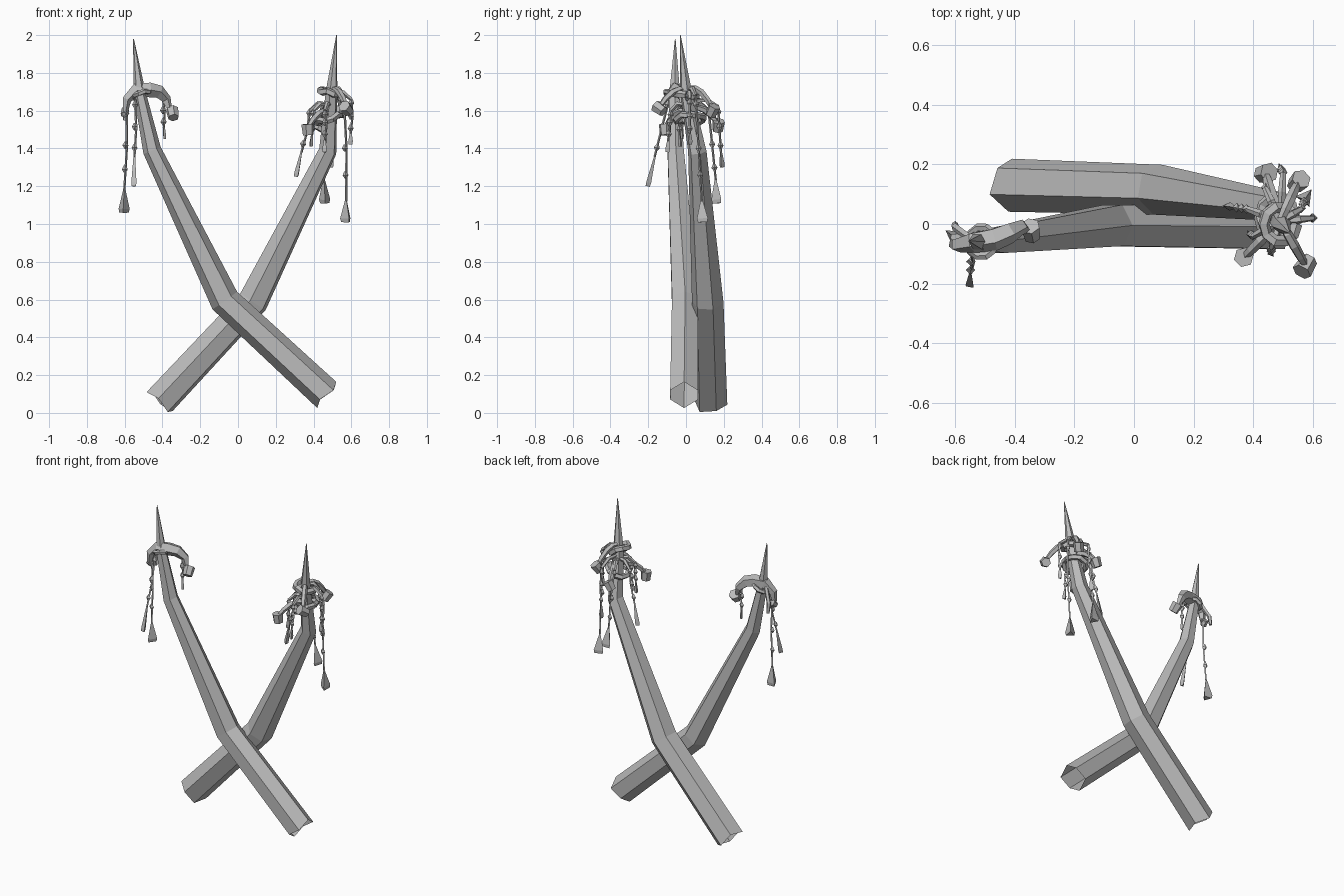
import bpy, bmesh, math, random
from mathutils import Vector, Euler

random.seed(4)
if "Cube" in bpy.data.objects:
    bpy.data.objects.remove(bpy.data.objects["Cube"], do_unlink=True)

GREY = (0.5, 0.5, 0.5, 1)
mat = bpy.data.materials.new("plain grey")
mat.use_nodes = True
mat.diffuse_color = GREY
mat.node_tree.nodes["Principled BSDF"].inputs["Base Color"].default_value = GREY


def finish(bm, name):
    bmesh.ops.recalc_face_normals(bm, faces=bm.faces)
    mesh = bpy.data.meshes.new(name)
    bm.to_mesh(mesh)
    bm.free()
    mesh.materials.append(mat)
    obj = bpy.data.objects.new(name, mesh)
    bpy.context.collection.objects.link(obj)
    return obj


def sweep(bm, points, radii, sides=4, phase=0, jag=0, caps=True):
    """Facetted tube along a path, mitred at each bend."""
    pts = [Vector(p) for p in points]
    rings, u = [], None
    for i, p in enumerate(pts):
        t = (pts[min(i + 1, len(pts) - 1)] - pts[max(i - 1, 0)]).normalized()
        if u is None:
            ref = Vector((0, 1, 0)) if abs(t.y) < 0.9 else Vector((1, 0, 0))
            u = ref.cross(t)
        u = (u - t * u.dot(t)).normalized()
        v = t.cross(u)
        ring = []
        for k in range(sides):
            a = phase + math.tau * k / sides
            slip = t * (jag * (-1) ** k if i == 0 else 0)
            ring.append(bm.verts.new(p + radii[i] * (u * math.cos(a) + v * math.sin(a)) + slip))
        rings.append(ring)
    for a, b in zip(rings, rings[1:]):
        for k in range(sides):
            n = (k + 1) % sides
            bm.faces.new((a[k], a[n], b[n], b[k]))
    if caps:
        bm.faces.new(rings[0])
        bm.faces.new(rings[-1])


def tusk(name, points, radii, phase):
    bm = bmesh.new()
    sweep(bm, points, radii, 6, phase, 0.01, caps=False)
    finish(bm, name)


def cord(name, points, radius, bulge=1.0):
    """Cord that may swell in the middle."""
    bm = bmesh.new()
    n = len(points) - 1
    radii = [radius * (1 + (bulge - 1) * math.sin(math.pi * i / n)) for i in range(n + 1)]
    sweep(bm, points, radii, 5)
    finish(bm, name)


def bead(name, loc, size):
    bm = bmesh.new()
    bmesh.ops.create_cone(bm, cap_ends=True, segments=6, radius1=size * 0.85,
                          radius2=size, depth=size * 1.7)
    turn = Euler([random.uniform(-0.9, 0.9) for _ in range(3)]).to_matrix()
    bmesh.ops.rotate(bm, verts=bm.verts, matrix=turn)
    bmesh.ops.translate(bm, verts=bm.verts, vec=loc)
    finish(bm, name)


def strand(name, top, end, charm, width):
    """Thin string with knots and a wedge-shaped charm at its end."""
    top, end = Vector(top), Vector(end)
    d = (end - top).normalized()
    neck = end - d * charm
    bm = bmesh.new()
    sweep(bm, [top, top.lerp(neck, 0.5) + Vector((0.008, 0, 0)), neck], [0.007, 0.006, 0.006])
    for f in (0.08, 0.45, 0.8):
        k = top.lerp(neck, f + random.uniform(-0.06, 0.06))
        sweep(bm, [k - d * 0.02, k, k + d * 0.018], [0.006, 0.016, 0.005])
    sweep(bm, [neck - d * 0.01, end - d * 0.02, end], [0.005, width, width * 0.85], 3,
          random.uniform(0, 2))
    finish(bm, name)


def loop(name, centre, rx, ry, radius, tilt):
    """Lumpy cord wound round a tusk."""
    c = Vector(centre)
    pts = []
    for i in range(11):
        a = math.tau * i / 10
        pts.append(c + Vector((rx * math.cos(a), ry * math.sin(a),
                               tilt * math.cos(a) + random.uniform(-0.012, 0.012))))
    cord(name, pts, radius)


# Crossed hexagonal tusks with open butts
tusk("front_tusk",
     [(0.47, -0.01, 0.095), (-0.07, -0.005, 0.595), (-0.455, -0.055, 1.39),
      (-0.522, -0.06, 1.7), (-0.553, -0.057, 1.98)],
     [0.085, 0.08, 0.049, 0.032, 0.002], 0)
tusk("back_tusk",
     [(-0.415, 0.13, 0.06), (0.08, 0.115, 0.59), (0.475, 0.06, 1.385),
      (0.495, 0.0, 1.7), (0.522, -0.03, 2.0)],
     [0.09, 0.085, 0.05, 0.032, 0.002], math.radians(20))

# Front tusk: arched wrap, bead and hanging strands
cord("front_tusk_arch",
     [(-0.6, -0.07, 1.58), (-0.59, -0.07, 1.66), (-0.54, -0.06, 1.71),
      (-0.47, -0.05, 1.71), (-0.42, -0.03, 1.7), (-0.38, -0.01, 1.66), (-0.36, -0.02, 1.6)],
     0.012, 3.4)
cord("front_tusk_side_cord",
     [(-0.5, -0.08, 1.72), (-0.56, -0.04, 1.69), (-0.6, -0.01, 1.61), (-0.6, 0.0, 1.55)], 0.01, 1.4)
loop("front_tusk_loop", (-0.51, -0.06, 1.69), 0.045, 0.05, 0.014, 0.02)
bead("front_tusk_bead", (-0.345, -0.025, 1.585), 0.034)
bead("front_tusk_small_bead", (-0.6, -0.06, 1.59), 0.022)
strand("front_tusk_long_strand", (-0.59, -0.06, 1.64), (-0.605, -0.04, 1.06), 0.12, 0.034)
strand("front_tusk_forward_strand", (-0.545, -0.09, 1.66), (-0.55, -0.205, 1.2), 0.16, 0.016)
strand("front_tusk_short_strand", (-0.4, -0.02, 1.68), (-0.39, -0.02, 1.45), 0.06, 0.01)

# Back tusk: two wound cords
loop("back_tusk_upper_loop", (0.49, 0.0, 1.69), 0.055, 0.06, 0.02, -0.015)
loop("back_tusk_lower_loop", (0.48, 0.02, 1.56), 0.06, 0.075, 0.018, 0.02)

# Back tusk: drooping cords, each ending in a bead
DROOPS = [(0.37, -0.11, 1.5, 1.58), (0.575, -0.14, 1.61, 1.7),
          (0.55, 0.14, 1.6, 1.71), (0.44, 0.17, 1.52, 1.6)]
for i, (x, y, z, start) in enumerate(DROOPS):
    a, b = Vector((0.49, 0.01, start)), Vector((x, y, z))
    path = [a.lerp(b, f) + Vector((0, 0, 0.15 * f * (1 - f) + 0.01)) for f in (0, 0.3, 0.55, 0.8, 1)]
    cord(f"back_tusk_droop_{i + 1}", path, 0.012, 1.5)
    bead(f"back_tusk_bead_{i + 1}", b, 0.034)

# Back tusk: side cords and strands
STRANDS = [((0.56, 0.05, 1.68), (0.575, 0.09, 1.01), 0.11, 0.034),
           ((0.44, 0.12, 1.6), (0.46, 0.17, 1.11), 0.12, 0.034),
           ((0.38, 0.05, 1.6), (0.31, 0.06, 1.25), 0.13, 0.016),
           ((0.6, 0.02, 1.66), (0.595, 0.02, 1.42), 0.06, 0.014),
           ((0.46, -0.08, 1.6), (0.46, -0.1, 1.38), 0.06, 0.014),
           ((0.5, 0.17, 1.62), (0.49, 0.19, 1.3), 0.08, 0.016),
           ((0.4, -0.04, 1.6), (0.385, -0.03, 1.41), 0.06, 0.012)]
for i, (top, end, charm, width) in enumerate(STRANDS):
    a, b = Vector((0.49, 0.01, top[2] + 0.03)), Vector(top)
    mid = a.lerp(b, 0.6) + Vector((0, 0, 0.025))
    cord(f"back_tusk_side_cord_{i + 1}", [a, mid, b], 0.01, 1.4)
    strand(f"back_tusk_strand_{i + 1}", top, end, charm, width)
